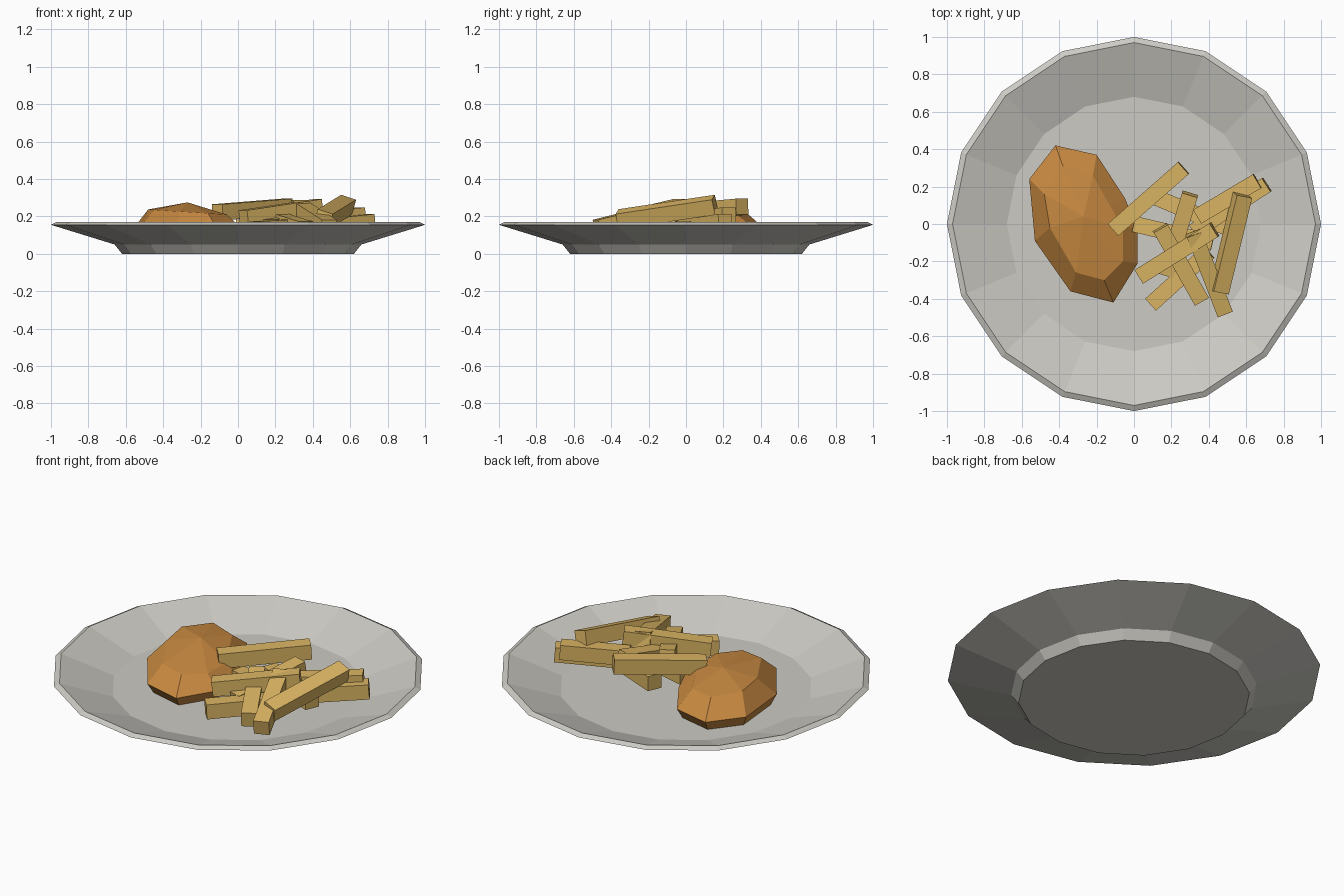
import bpy, bmesh, math
from mathutils import Vector, Matrix

if "Cube" in bpy.data.objects:
    bpy.data.objects.remove(bpy.data.objects["Cube"])


def srgb(r, g, b):
    f = lambda c: c / 12.92 if c <= 0.04045 else ((c + 0.055) / 1.055) ** 2.4
    return [f(c / 255) for c in (r, g, b)] + [1.0]


def material(name, rgb):
    m = bpy.data.materials.new(name)
    m.diffuse_color = srgb(*rgb)
    m.use_nodes = True
    m.node_tree.nodes["Principled BSDF"].inputs["Base Color"].default_value = m.diffuse_color
    return m


CERAMIC = material("ceramic grey", (205, 203, 196))
CRUST = material("golden brown", (201, 138, 65))
POTATO = material("potato yellow", (219, 181, 99))


def make_object(name, bm, mat):
    bmesh.ops.recalc_face_normals(bm, faces=bm.faces)
    mesh = bpy.data.meshes.new(name)
    bm.to_mesh(mesh)
    bm.free()
    mesh.materials.append(mat)
    ob = bpy.data.objects.new(name, mesh)
    bpy.context.collection.objects.link(ob)
    return ob


def loft(bm, rings):
    """Bridge equal-length rings of points with quads; return vertex rings."""
    vr = [[bm.verts.new(p) for p in ring] for ring in rings]
    n = len(vr[0])
    for a, b in zip(vr, vr[1:]):
        for i in range(n):
            j = (i + 1) % n
            bm.faces.new((a[i], a[j], b[j], b[i]))
    return vr


# Plate: 16-sided turned profile, from foot up over the rim to the well
PROFILE = [(0.62, 0), (0.66, 0.05), (1.0, 0.155), (0.97, 0.17), (0.68, 0.07)]
bm = bmesh.new()
rings = loft(bm, [[(r * math.cos(k * math.tau / 16), r * math.sin(k * math.tau / 16), z)
                   for k in range(16)] for r, z in PROFILE])
bm.faces.new(rings[0])
bm.faces.new(rings[-1])
make_object("plate", bm, CERAMIC)

# Fried cutlet: faceted lump with a wide girdle, a top ring and a peak
GIRDLE = [(-.42, .42), (-.20, .37), (-.05, .14), (.02, -.02), (.02, -.21),
          (-.11, -.42), (-.34, -.36), (-.53, -.09), (-.56, .24)]
SHOULDER = [(-.38, .31), (-.22, .26), (-.13, .10), (-.06, -.02), (-.06, -.20),
            (-.16, -.30), (-.31, -.26), (-.45, -.02), (-.48, .16)]
cx, cy = -0.27, 0.02
bm = bmesh.new()
rings = loft(bm, [
    [(cx + (x - cx) * 0.88, cy + (y - cy) * 0.88, 0.07) for x, y in GIRDLE],
    [(x, y, 0.135) for x, y in GIRDLE],
    [(x, y, 0.21 - 0.065 * (x + 0.06)) for x, y in SHOULDER]])
bm.faces.new(rings[0])
peak = bm.verts.new((cx, cy + 0.02, 0.275))
top = rings[-1]
for i in range(len(top)):
    bm.faces.new((top[i], top[(i + 1) % len(top)], peak))
make_object("cutlet", bm, CRUST)

# Fries: square sticks between two end points (start, end, roll in degrees)
FRIES = [
    ((-.11, -.03, .222), (.265, .30, .252), 0),
    ((.34, .04, .18), (.66, .23, .205), 0),
    ((.32, -.04, .13), (.71, .21, .17), 0),
    ((.455, -.36, .185), (.58, .155, .262), 18),
    ((.485, -.475, .14), (.32, -.05, .245), 0),
    ((.03, -.28, .19), (.43, -.03, .25), 0),
    ((.09, -.43, .13), (.40, -.15, .15), 0),
    ((.36, -.41, .13), (.14, -.02, .20), 0),
    ((.30, .16, .215), (.17, -.27, .14), 0),
    ((.0, .0, .14), (.42, -.10, .15), 0),
    ((.10, .15, .13), (.50, -.02, .13), 0),
]
for n, (start, end, roll) in enumerate(FRIES, 1):
    a, b = Vector(start), Vector(end)
    along = (b - a).normalized()
    side = Vector((0, 0, 1)).cross(along).normalized()
    up = along.cross(side)
    frame = Matrix((along, side, up)).transposed().to_4x4()
    mat = (Matrix.Translation((a + b) / 2) @ frame
           @ Matrix.Rotation(math.radians(roll), 4, 'X')
           @ Matrix.Diagonal(((b - a).length, 0.086, 0.086, 1)))
    bm = bmesh.new()
    bmesh.ops.create_cube(bm, size=1, matrix=mat)
    make_object(f"fry_{n}", bm, POTATO)
